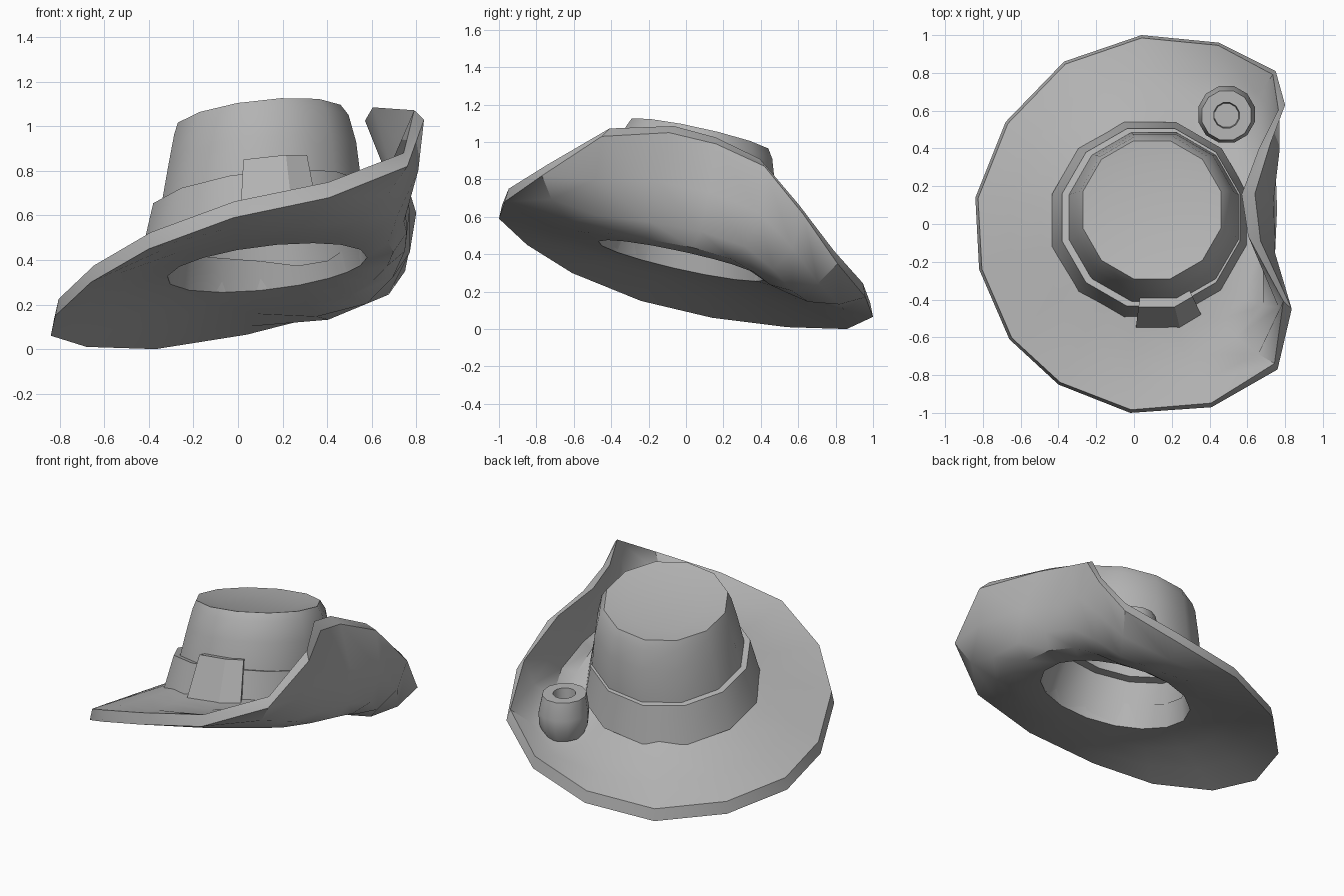
import bpy
import bmesh
from math import sin, cos, atan2, radians, degrees
from mathutils import Vector

cube = bpy.data.objects.get("Cube")
if cube:
    bpy.data.objects.remove(cube, do_unlink=True)

felt = bpy.data.materials.new("grey_felt")
felt.use_nodes = True
felt.diffuse_color = (0.45, 0.45, 0.45, 1)
felt.node_tree.nodes["Principled BSDF"].inputs["Base Color"].default_value = felt.diffuse_color

SLOPE_X, SLOPE_Y = 0.11, -0.22      # tilt of the whole hat
SIDES = 12


def add_object(name, bm, angle):
    bmesh.ops.recalc_face_normals(bm, faces=bm.faces)
    mesh = bpy.data.meshes.new(name)
    bm.to_mesh(mesh)
    bm.free()
    obj = bpy.data.objects.new(name, mesh)
    bpy.context.collection.objects.link(obj)
    mesh.materials.append(felt)
    bpy.ops.object.select_all(action="DESELECT")
    bpy.context.view_layer.objects.active = obj
    obj.select_set(True)
    bpy.ops.object.shade_smooth_by_angle(angle=radians(angle))


def polygon_point(ring, degree, slope):
    """Point on the outline of a tilted regular polygon."""
    cx, cy, cz, r = ring
    off = (degree + 15) % 30 - 15
    r *= cos(radians(15)) / cos(radians(off))
    dx, dy = r * cos(radians(degree)), r * sin(radians(degree))
    return cx + dx, cy + dy, cz + slope[0] * dx + slope[1] * dy


def loft(name, rings, angle, slope=(SLOPE_X, SLOPE_Y), arc=None, closed=False):
    """Skin rings (x, y, z, radius); arc limits it to part of a turn."""
    degs = arc or [15 + 360 / SIDES * i for i in range(SIDES)]
    bm = bmesh.new()
    loops = [[bm.verts.new(polygon_point(r, d, slope)) for d in degs] for r in rings]
    n = len(degs)
    pairs = list(zip(loops, loops[1:]))
    if closed:
        pairs.append((loops[-1], loops[0]))
    for a, b in pairs:
        for i in range(n - 1 if arc else n):
            j = (i + 1) % n
            bm.faces.new((a[i], a[j], b[j], b[i]))
    if arc:
        bm.faces.new([l[0] for l in loops])
        bm.faces.new([l[-1] for l in loops])
    elif not closed:
        bm.faces.new(loops[0])
        bm.faces.new(loops[-1])
    add_object(name, bm, angle)


# Brim: lower edge of the rim, clockwise from the back
RIM = [(0.04, 1.0, 0.065), (0.45, 0.96, 0.17), (0.75, 0.81, 0.35),
       (0.80, 0.63, 0.61), (0.72, 0.42, 0.87), (0.64, 0.16, 0.99),
       (0.67, -0.09, 1.05), (0.835, -0.45, 1.03), (0.76, -0.77, 0.82),
       (0.41, -0.97, 0.68), (-0.02, -1.0, 0.59), (-0.40, -0.85, 0.45),
       (-0.66, -0.61, 0.30), (-0.82, -0.24, 0.15), (-0.84, 0.14, 0.06),
       (-0.68, 0.54, 0.01), (-0.37, 0.86, 0.0)]
bm = bmesh.new()
columns = []
for i, point in enumerate(RIM):
    outer = Vector(point)
    true_turn = (94 - degrees(atan2(outer.y, outer.x - 0.1))) % 360
    turn = radians(94 - (true_turn + 360 * i / len(RIM)) / 2)
    out = Vector((cos(turn), sin(turn), 0))
    inner = Vector((0.13, -0.02, 0.365)) + 0.45 * out
    inner.z += 0.45 * (SLOPE_X * out.x + SLOPE_Y * out.y)
    lift = outer.z - (0.36 + SLOPE_X * (outer.x - 0.13) + SLOPE_Y * outer.y)
    # curl of the fold, and the hollow behind it
    hollow = max(0, cos(turn - radians(58))) ** 6
    bulge = out * 0.25 * lift
    bulge.z = -0.24 * lift - 0.11 * hollow
    steep = min(1, max(0, lift / 0.6))
    lower, upper = [], []
    for s in (0, 0.22, 0.45, 0.75, 1):
        p = inner.lerp(outer, s) + bulge * 4 * s * (1 - s)
        w = steep * min(1, 1.6 * s)
        q = p - out * (0.015 + 0.055 * w)
        q.z += 0.075 - 0.04 * w + 0.08 * (1 - hollow) * (1 - s) ** 1.5
        lower.append(bm.verts.new(p))
        upper.append(bm.verts.new(q))
    columns.append(lower + upper[::-1])
for a, b in zip(columns, columns[1:] + columns[:1]):
    for k in range(len(a)):
        m = (k + 1) % len(a)
        bm.faces.new((a[k], b[k], b[m], a[m]))
add_object("brim", bm, 38)

# Crown: hollow with an inner ledge, tapered outside, dished top
loft("crown", [(0.095, 0.075, 0.96, 0.33), (0.10, 0.03, 0.66, 0.36),
               (0.10, 0.02, 0.65, 0.41), (0.13, -0.02, 0.37, 0.46),
               (0.10, 0.0, 0.42, 0.48), (0.105, 0.035, 0.67, 0.465),
               (0.11, 0.055, 0.86, 0.435), (0.105, 0.07, 0.985, 0.405),
               (0.095, 0.075, 1.035, 0.378), (0.10, 0.08, 1.01, 0.24)], 40)

# Hat band
loft("hat_band", [(0.085, 0.02, 0.45, 0.537), (0.09, 0.035, 0.675, 0.487),
                  (0.09, 0.035, 0.675, 0.45), (0.09, 0.015, 0.45, 0.48)],
     40, slope=(SLOPE_X, -0.25), closed=True)

# Buckle plate wrapped round the front of the band
loft("buckle", [(0.09, 0.02, 0.47, 0.595), (0.09, 0.03, 0.755, 0.485),
                (0.09, 0.03, 0.755, 0.435), (0.09, 0.02, 0.47, 0.49)],
     25, arc=[-98, -75, -62], closed=True)

# Feather holder standing on the back of the brim
loft("feather_holder", [(0.49, 0.58, 0.25, 0.12), (0.49, 0.58, 0.32, 0.15),
                        (0.49, 0.58, 0.40, 0.155), (0.49, 0.575, 0.51, 0.135),
                        (0.49, 0.575, 0.51, 0.07), (0.49, 0.575, 0.44, 0.065)],
     40, slope=(0, -0.05))
